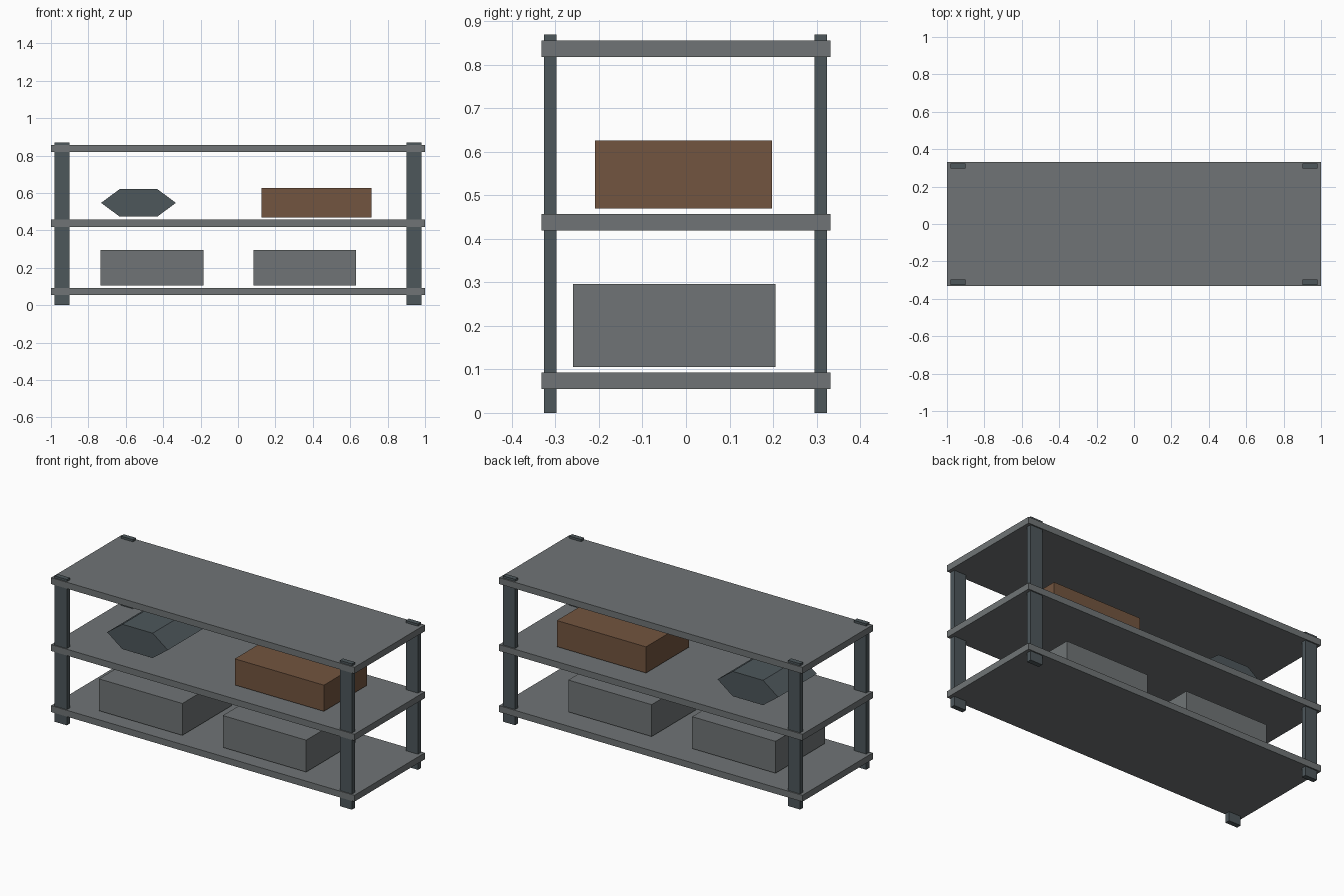
import bpy, bmesh

if "Cube" in bpy.data.objects:
    bpy.data.objects.remove(bpy.data.objects["Cube"])

def material(name, rgb):
    m = bpy.data.materials.new(name)
    m.diffuse_color = (*rgb, 1)
    m.use_nodes = True
    m.node_tree.nodes["Principled BSDF"].inputs["Base Color"].default_value = m.diffuse_color
    return m

STEEL = material("steel_grey", (0.16, 0.175, 0.18))
DARK = material("dark_steel", (0.075, 0.095, 0.105))
WOOD = material("brown", (0.17, 0.09, 0.05))

def prism(name, profile, y0, y1, mat):
    """Extrude an (x, z) outline from y0 to y1."""
    bm = bmesh.new()
    face = bm.faces.new([bm.verts.new((x, y0, z)) for x, z in profile])
    ext = bmesh.ops.extrude_face_region(bm, geom=[face])
    verts = [v for v in ext["geom"] if isinstance(v, bmesh.types.BMVert)]
    bmesh.ops.translate(bm, verts=verts, vec=(0, y1 - y0, 0))
    bmesh.ops.recalc_face_normals(bm, faces=bm.faces)
    me = bpy.data.meshes.new(name)
    bm.to_mesh(me)
    bm.free()
    me.materials.append(mat)
    ob = bpy.data.objects.new(name, me)
    bpy.context.collection.objects.link(ob)
    return ob

def box(name, x, y, z, mat):
    return prism(name, [(x[0], z[0]), (x[1], z[0]), (x[1], z[1]), (x[0], z[1])], *y, mat)

# Three shelf boards
for name, z in (("lower_shelf", 0.055), ("middle_shelf", 0.419), ("top_shelf", 0.818)):
    box(name, (-1, 1), (-0.332, 0.332), (z, z + 0.038), STEEL)

# Four corner posts
for side, cx in (("left", -0.94), ("right", 0.94)):
    for end, cy in (("front", -0.312), ("back", 0.31)):
        box(f"{end}_{side}_post", (cx - 0.04, cx + 0.04),
            (cy - 0.0145, cy + 0.0145), (0, 0.869), DARK)

# Storage bins on the lower shelf
for side, x in (("left", -0.735), ("right", 0.082)):
    box(f"{side}_bin", (x, x + 0.55), (-0.26, 0.206), (0.106, 0.296), STEEL)

# Brown crate on the middle shelf
box("crate", (0.125, 0.713), (-0.209, 0.198), (0.47, 0.626), WOOD)

# Flattened hexagonal bundle on the middle shelf
cx, cz = -0.532, 0.547
hexagon = [(cx + x, cz + z) for x, z in
           ((-0.2, 0), (-0.1, -0.074), (0.1, -0.074), (0.2, 0), (0.1, 0.074), (-0.1, 0.074))]
prism("hexagonal_bundle", hexagon, -0.187, 0.177, DARK)
